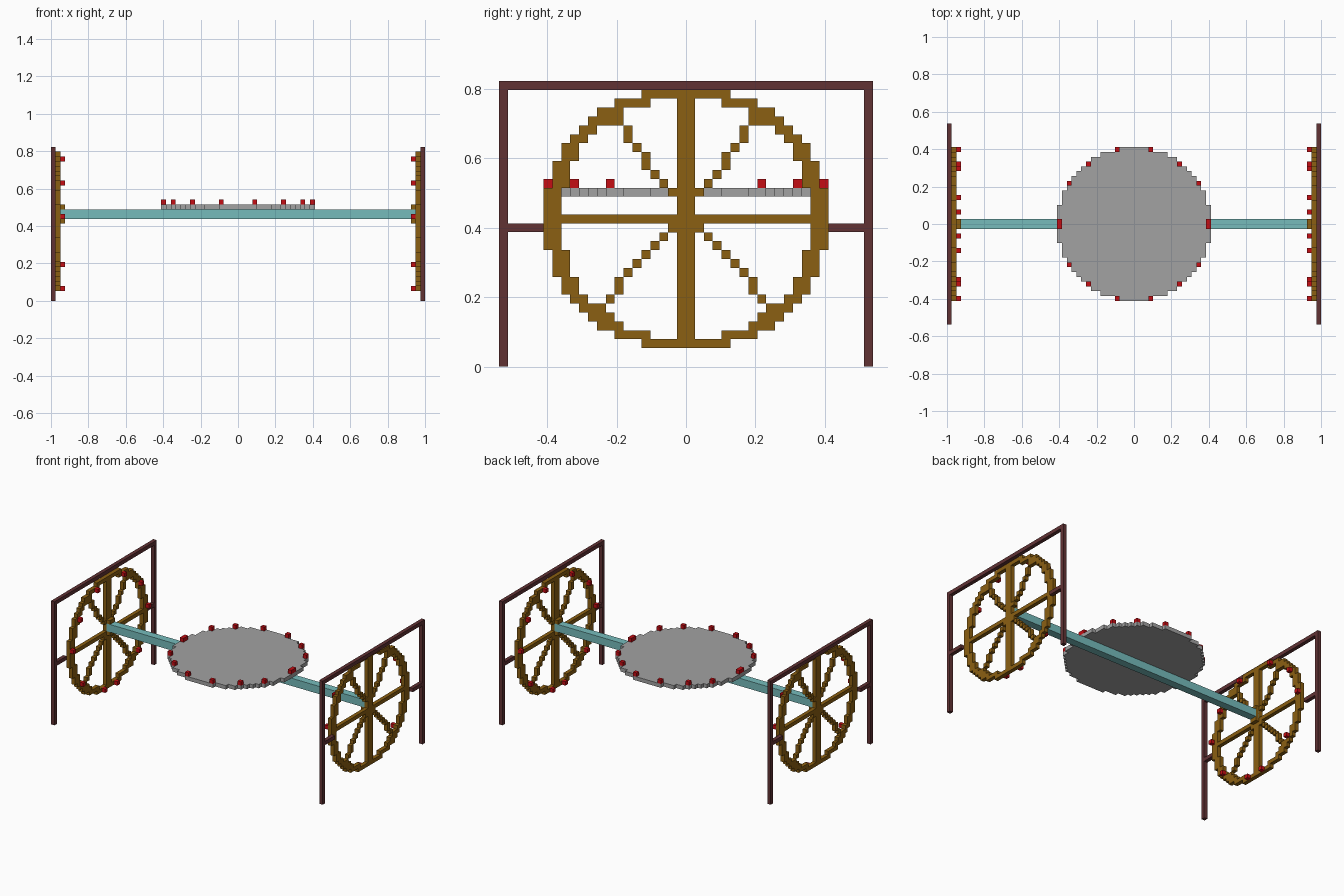
import bpy, bmesh, math
from mathutils import Vector

cube = bpy.data.objects.get("Cube")
if cube:
    bpy.data.objects.remove(cube, do_unlink=True)

U = 0.02565        # block size
ZC = 0.425         # wheel centre height
X_OUT, X_FRAME, X_WHEEL, X_LAMP = 1.0, 0.975, 0.949, 0.924


def material(name, rgb):
    m = bpy.data.materials.new(name)
    m.use_nodes = True
    m.diffuse_color = (*rgb, 1)
    m.node_tree.nodes["Principled BSDF"].inputs["Base Color"].default_value = (*rgb, 1)
    return m


WOOD = material("golden brown wood", (0.26, 0.115, 0.006))
STONE = material("grey stone", (0.36, 0.36, 0.36))
TEAL = material("pale teal", (0.18, 0.50, 0.50))
MAROON = material("dark maroon", (0.12, 0.032, 0.034))
RED = material("lamp red", (0.56, 0.004, 0.007))


def finish(bm, name, mat):
    bmesh.ops.recalc_face_normals(bm, faces=bm.faces)
    mesh = bpy.data.meshes.new(name)
    bm.to_mesh(mesh)
    bm.free()
    mesh.materials.append(mat)
    ob = bpy.data.objects.new(name, mesh)
    bpy.context.collection.objects.link(ob)
    return ob


def boxes(name, mat, bounds):
    """One object made of boxes given as (x0, x1, y0, y1, z0, z1)."""
    bm = bmesh.new()
    for x0, x1, y0, y1, z0, z1 in bounds:
        lo, hi = Vector((x0, y0, z0)), Vector((x1, y1, z1))
        for v in bmesh.ops.create_cube(bm, size=1)["verts"]:
            v.co = (lo + hi) / 2 + v.co * (hi - lo)
    return finish(bm, name, mat)


def slab(name, mat, cells, place, d0, d1):
    """Stepped plate: fills grid cells (column, row) and extrudes from d0 to d1."""
    bm = bmesh.new()
    grid = {}

    def vert(i, j):
        if (i, j) not in grid:
            grid[i, j] = bm.verts.new(place(i * U, j * U, d0))
        return grid[i, j]

    for i, j in sorted(cells):
        bm.faces.new([vert(i, j), vert(i + 1, j), vert(i + 1, j + 1), vert(i, j + 1)])
    geom = bmesh.ops.extrude_face_region(bm, geom=bm.faces[:], use_keep_orig=True)["geom"]
    shift = Vector(place(0, 0, d1)) - Vector(place(0, 0, d0))
    bmesh.ops.translate(bm, vec=shift, verts=[g for g in geom if isinstance(g, bmesh.types.BMVert)])
    bmesh.ops.recalc_face_normals(bm, faces=bm.faces)
    bmesh.ops.dissolve_limit(bm, angle_limit=0.01, verts=bm.verts, edges=bm.edges)
    return finish(bm, name, mat)


def mirrored(cells):
    return {c for i, j in cells for c in ((i, j), (-1 - i, j))}


# Round platform: a stepped circle 32 blocks across
disc = set()
for j in range(16):
    half = round(math.sqrt(256 - (j + 0.5) ** 2))
    disc |= {(i, r) for i in range(-half, half) for r in (j, -1 - j)}
DISC_Z = ZC + 2.5 * U
slab("platform", STONE, disc, lambda a, b, d: (a, b, d), DISC_Z, DISC_Z + U)

# Lamps around the platform edge
lamps = mirrored({(15, 0), (13, 8), (9, 12), (3, 15)})
lamps |= {(i, -1 - j) for i, j in lamps}
boxes("platform_lamps", RED, [(i * U, (i + 1) * U, j * U, (j + 1) * U, DISC_Z + U, DISC_Z + 2 * U)
                              for i, j in lamps])

# Axle between the wheels
boxes("axle", TEAL, [(-X_WHEEL, X_WHEEL, -U, U, ZC + 0.5 * U, ZC + 2.5 * U)])

# Wheel half: rim rows (inner, outer), then upright, crossbar and diagonal spokes
rim = [(14, 16)] * 4 + [(13, 15)] * 3 + [(12, 14)] * 2 + [(11, 13), (10, 12), (8, 11),
                                                          (7, 10), (4, 8), (0, 5)]
half_wheel = {(i, s * j) for j, (a, b) in enumerate(rim) for i in range(a, b) for s in (1, -1)}
half_wheel |= {(0, j) for j in range(-14, 15)}
half_wheel |= {(i, 0) for i in range(16)}
half_wheel |= {(1, 3), (2, 4), (3, 5), (4, 6), (4, 7), (5, 8), (6, 9), (6, 10), (7, 11)}
half_wheel |= {(i, -i) for i in range(1, 7)} | {(7, -7), (7, -8), (8, -9), (9, -10)}
wheel = mirrored(half_wheel)
wheel_lamps = mirrored({(5, 13), (12, 8), (15, 1), (11, -9), (2, -14)})


def place_wheel(a, b, d):
    return (d, a, ZC - U / 2 + b)


for side, s in (("left", 1), ("right", -1)):
    slab(side + "_wheel", WOOD, wheel, place_wheel, s * X_WHEEL, s * X_FRAME)

    # Hub block where the axle meets the wheel
    xa, xb = sorted((s * X_LAMP, s * X_WHEEL))
    boxes(side + "_hub", WOOD, [(xa, xb, -U, U, ZC - U / 2, ZC + 3.5 * U)])

    # Lamps on the inner face of the rim
    boxes(side + "_wheel_lamps", RED,
          [(xa, xb, i * U, (i + 1) * U, ZC + (j - 0.5) * U, ZC + (j + 0.5) * U)
           for i, j in wheel_lamps])

    # Gate frame: two posts, top beam and short side arms
    x0, x1 = sorted((s * X_FRAME, s * X_OUT))
    frame = [(x0, x1, -0.538, 0.538, 0.797, 0.822)]
    for t in (1, -1):
        p0, p1 = sorted((t * 0.513, t * 0.538))
        a0, a1 = sorted((t * 0.41, t * 0.513))
        frame += [(x0, x1, p0, p1, 0, 0.797), (x0, x1, a0, a1, 0.387, 0.412)]
    boxes(side + "_frame", MAROON, frame)
